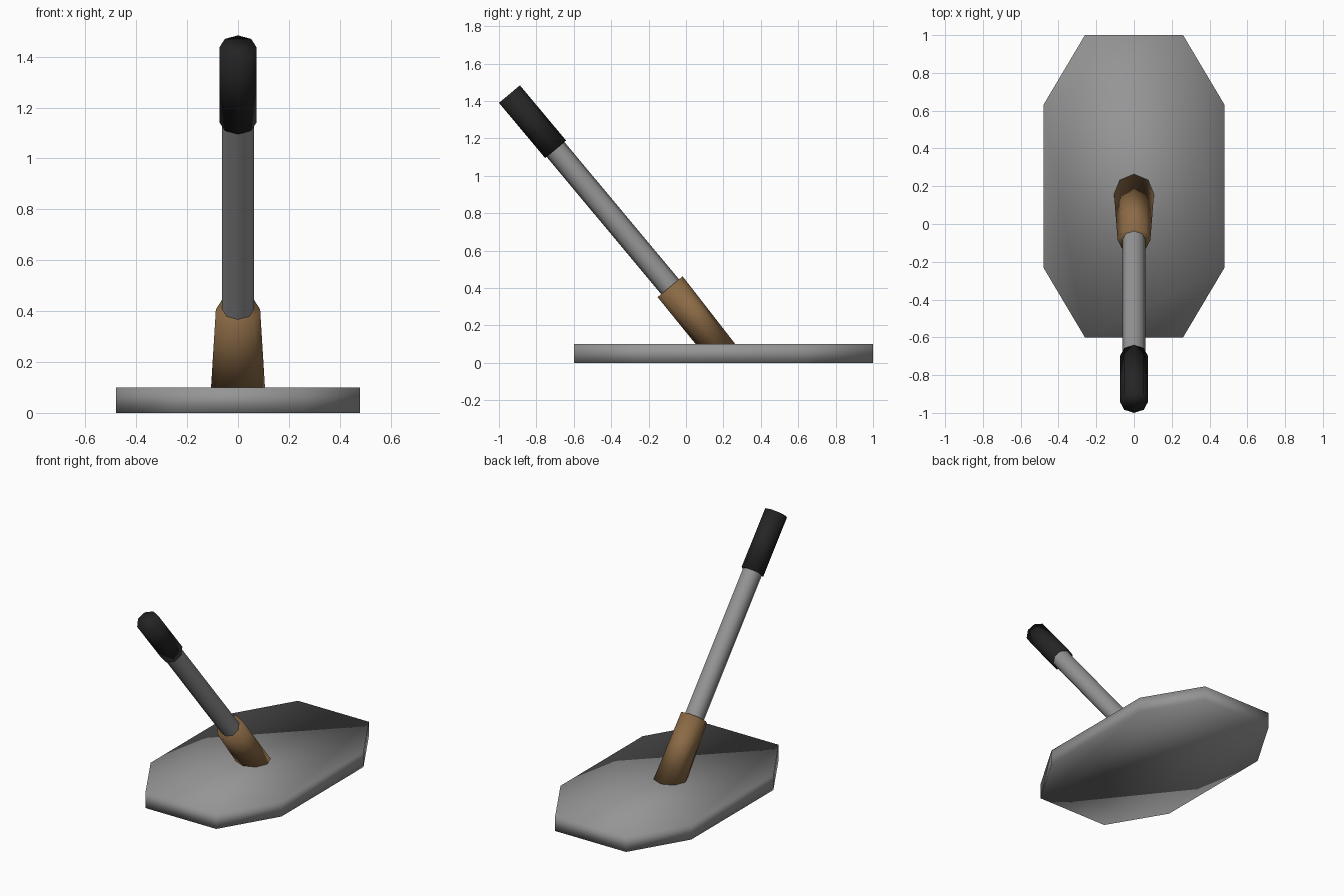
import bpy, math
from mathutils import Vector

if "Cube" in bpy.data.objects:
    bpy.data.objects.remove(bpy.data.objects["Cube"])

TILT = math.radians(39.9)  # handle lean away from vertical


def material(name, r, g, b):
    m = bpy.data.materials.new(name)
    m.diffuse_color = (r, g, b, 1)
    m.use_nodes = True
    m.node_tree.nodes["Principled BSDF"].inputs["Base Color"].default_value = m.diffuse_color
    return m


steel = material("steel grey", 0.30, 0.30, 0.30)
wood = material("brown", 0.26, 0.145, 0.06)
rubber = material("black", 0.018, 0.018, 0.018)


def loft(name, rings, mat, caps=True):
    """Skin a list of equal-length rings and smooth the result."""
    n = len(rings[0])
    verts = [v for ring in rings for v in ring]
    faces = []
    for k in range(len(rings) - 1):
        for i in range(n):
            j = (i + 1) % n
            faces.append((k * n + i, k * n + j, (k + 1) * n + j, (k + 1) * n + i))
    if caps:
        faces.append(tuple(reversed(range(n))))
        faces.append(tuple(range((len(rings) - 1) * n, len(rings) * n)))
    me = bpy.data.meshes.new(name)
    me.from_pydata(verts, [], faces)
    me.materials.append(mat)
    for p in me.polygons:
        p.use_smooth = True
    me.update()
    ob = bpy.data.objects.new(name, me)
    bpy.context.collection.objects.link(ob)
    return ob


def ring(y, z, radius, tilt=TILT, sides=8):
    """Octagon centred on (0, y, z), leaning by tilt about x."""
    out = []
    for i in range(sides):
        a = 2 * math.pi * i / sides
        s = radius * math.sin(a)
        out.append(Vector((radius * math.cos(a), y + s * math.cos(tilt), z + s * math.sin(tilt))))
    return out


# Eight-sided foot plate
half = [(0.26, -0.6), (0.48, -0.23), (0.48, 0.63), (0.26, 1.0)]
outline = half + [(-x, y) for x, y in reversed(half)]
loft("base_plate", [[(x, y, z) for x, y in outline] for z in (0.0, 0.1)], steel)

# Collar: level foot on the plate, square-cut leaning top
loft("collar", [ring(0.158, 0.1, 0.106, 0), ring(-0.085, 0.407, 0.087)], wood)

# Shaft runs from collar to grip (both ends hidden)
loft("shaft", [ring(-0.085, 0.407, 0.062), ring(-0.70, 1.144, 0.062)], steel, caps=False)

# Hand grip
loft("grip", [ring(-0.697, 1.142, 0.073), ring(-0.944, 1.437, 0.073)], rubber)
